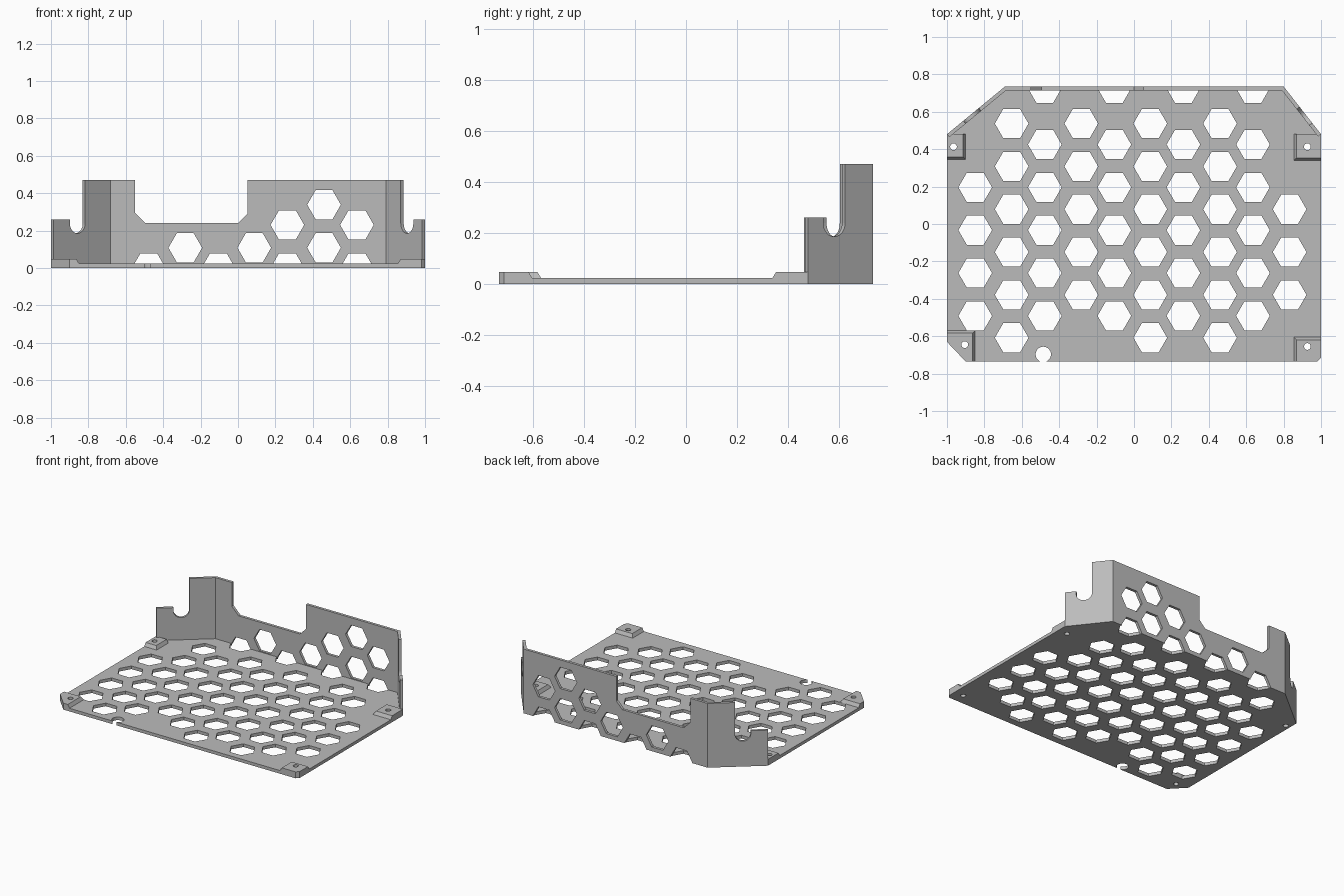
import bpy, math
from mathutils import Vector

cube = bpy.data.objects.get("Cube")
if cube:
    bpy.data.objects.remove(cube, do_unlink=True)

grey = bpy.data.materials.new("plain grey")
grey.use_nodes = True
COLOUR = (0.5, 0.5, 0.5, 1)
grey.diffuse_color = COLOUR
grey.node_tree.nodes["Principled BSDF"].inputs["Base Color"].default_value = COLOUR

PLATE = 0.023
PAD = 0.047
THICK = 0.02
HEX = 0.09
UP = Vector((0, 0, 1))


def ring(cx, cy, r, n):
    return [(cx + r * math.cos(math.tau * i / n), cy + r * math.sin(math.tau * i / n)) for i in range(n)]


def prisms(name, profiles, origin, u, v, depth, shrink=None):
    """Extrude flat profiles (counter-clockwise in u, v) along u x v."""
    w = u.cross(v)
    verts, faces = [], []
    for prof in profiles:
        b, n = len(verts), len(prof)
        verts += [origin + u * p + v * q for p, q in prof]
        top = shrink or prof
        verts += [origin + u * p + v * q + w * depth for p, q in top]
        faces.append([b + i for i in reversed(range(n))])
        faces.append([b + n + i for i in range(n)])
        faces += [[b + i, b + (i + 1) % n, b + n + (i + 1) % n, b + n + i] for i in range(n)]
    mesh = bpy.data.meshes.new(name)
    mesh.from_pydata(verts, [], faces)
    mesh.materials.append(grey)
    obj = bpy.data.objects.new(name, mesh)
    bpy.context.collection.objects.link(obj)
    return obj


def cut(obj, cutter):
    """Subtract the cutter, bake the result and drop the cutter."""
    cutter.hide_render = True
    mod = obj.modifiers.new("cut", "BOOLEAN")
    mod.operation, mod.solver, mod.object = "DIFFERENCE", "EXACT", cutter
    bpy.context.view_layer.update()
    graph = bpy.context.evaluated_depsgraph_get()
    baked = bpy.data.meshes.new_from_object(obj.evaluated_get(graph))
    obj.modifiers.clear()
    obj.data = baked
    bpy.data.objects.remove(cutter, do_unlink=True)


X, Y = Vector((1, 0, 0)), Vector((0, 1, 0))
O = Vector((0, 0, 0))

# Base plate with clipped corners
outline = [(-1, -0.63), (-0.9, -0.735), (0.98, -0.735), (1, -0.715), (1, 0.48),
           (0.8, 0.735), (-0.69, 0.735), (-1, 0.48)]
plate = prisms("base_plate", [outline], O, X, Y, PLATE)

# Honeycomb: column x, first row y, number of rows
STEP = 0.229
A, B = 0.537, 0.425
columns = [(-0.849, B - STEP, 4), (-0.654, A, 6), (-0.477, B, 5), (-0.282, A, 5),
           (-0.105, B, 5), (0.087, A, 6), (0.264, B, 5), (0.46, A, 6),
           (0.636, B, 5), (0.832, A - 2 * STEP, 3)]
edge_columns = (-0.477, -0.105, 0.264, 0.636)
holes = [ring(x, y - STEP * k, HEX, 6) for x, y, n in columns for k in range(n)]
holes += [ring(x, 0.726, HEX, 6) for x in edge_columns]
holes.append(ring(-0.485, -0.697, 0.041, 32))
screws = [(-0.965, 0.413), (0.927, 0.413), (0.927, -0.655), (-0.905, -0.645)]
screw_rings = [ring(x, y, 0.018, 20) for x, y in screws]
cut(plate, prisms("plate_cutter", holes + screw_rings, O - UP * 0.1, X, Y, 0.3))

# Raised corner pads with sloped inner sides
S = 0.014


def pad(name, foot, top):
    obj = prisms(name, [foot], UP * PLATE, X, Y, PAD - PLATE, top)
    cut(obj, prisms("screw_cutter", screw_rings, O - UP * 0.1, X, Y, 0.3))


def box(x0, y0, x1, y1):
    return [(x0, y0), (x1, y0), (x1, y1), (x0, y1)]


pad("back_right_pad", box(-1, 0.345, -0.9, 0.48), box(-1, 0.345 + S, -0.9 - S, 0.48))
pad("back_left_pad", box(0.855, 0.34, 1, 0.48), box(0.855 + S, 0.34 + S, 1, 0.48))
front = [(0.98, -0.735), (1, -0.715)]
pad("front_left_pad", [(0.855, -0.735)] + front + [(1, -0.605), (0.855, -0.605)],
    [(0.855 + S, -0.735)] + front + [(1, -0.605 - S), (0.855 + S, -0.605 - S)])
clip = [(-1, -0.63), (-0.9, -0.735)]
pad("front_right_pad", clip + [(-0.85, -0.735), (-0.85, -0.57), (-1, -0.57)],
    clip + [(-0.85 - S, -0.735), (-0.85 - S, -0.57 - S), (-1, -0.57 - S)])

# Back wall with a wide notch and its own honeycomb
TALL, LOW = 0.47, 0.26
back = [(-0.69, 0), (0.8, 0), (0.8, TALL), (0.05, TALL), (0.05, 0.29), (0, 0.24),
        (-0.495, 0.24), (-0.55, 0.295), (-0.55, TALL), (-0.69, TALL)]
back_wall = prisms("back_wall", [back], Y * 0.735, X, UP, THICK)
cells = [(x, 0) for x in edge_columns]
cells += [(-0.282, 0.108), (0.087, 0.108), (0.46, 0.108), (0.264, 0.23), (0.636, 0.23), (0.46, 0.338)]
cut(back_wall, prisms("wall_cutter", [ring(x, z, HEX, 6) for x, z in cells], Y * 0.8, X, UP, 0.12))


# Angled corner walls with a rounded cable slot
def corner_wall(name, low_end, tall_end, s0, s1, side):
    a, b = Vector((*low_end, 0)), Vector((*tall_end, 0))
    u, length = (b - a).normalized(), (b - a).length
    r, c = (s1 - s0) / 2, (s0 + s1) / 2
    arc = [(c + r * math.cos(-math.pi * i / 16), 0.185 + r + r * math.sin(-math.pi * i / 16))
           for i in range(17)]
    prof = [(0, 0), (length, 0), (length, TALL), (s1, TALL)] + arc + [(s0, LOW), (0, LOW)]
    if side > 0:
        u, a = -u, b
        prof = [(length - s, z) for s, z in reversed(prof)]
    prisms(name, [prof], a, u, UP, THICK)


corner_wall("right_corner_wall", (-1, 0.48), (-0.69, 0.735), 0.114, 0.22, -1)
corner_wall("left_corner_wall", (1, 0.48), (0.8, 0.735), 0.076, 0.185, 1)
